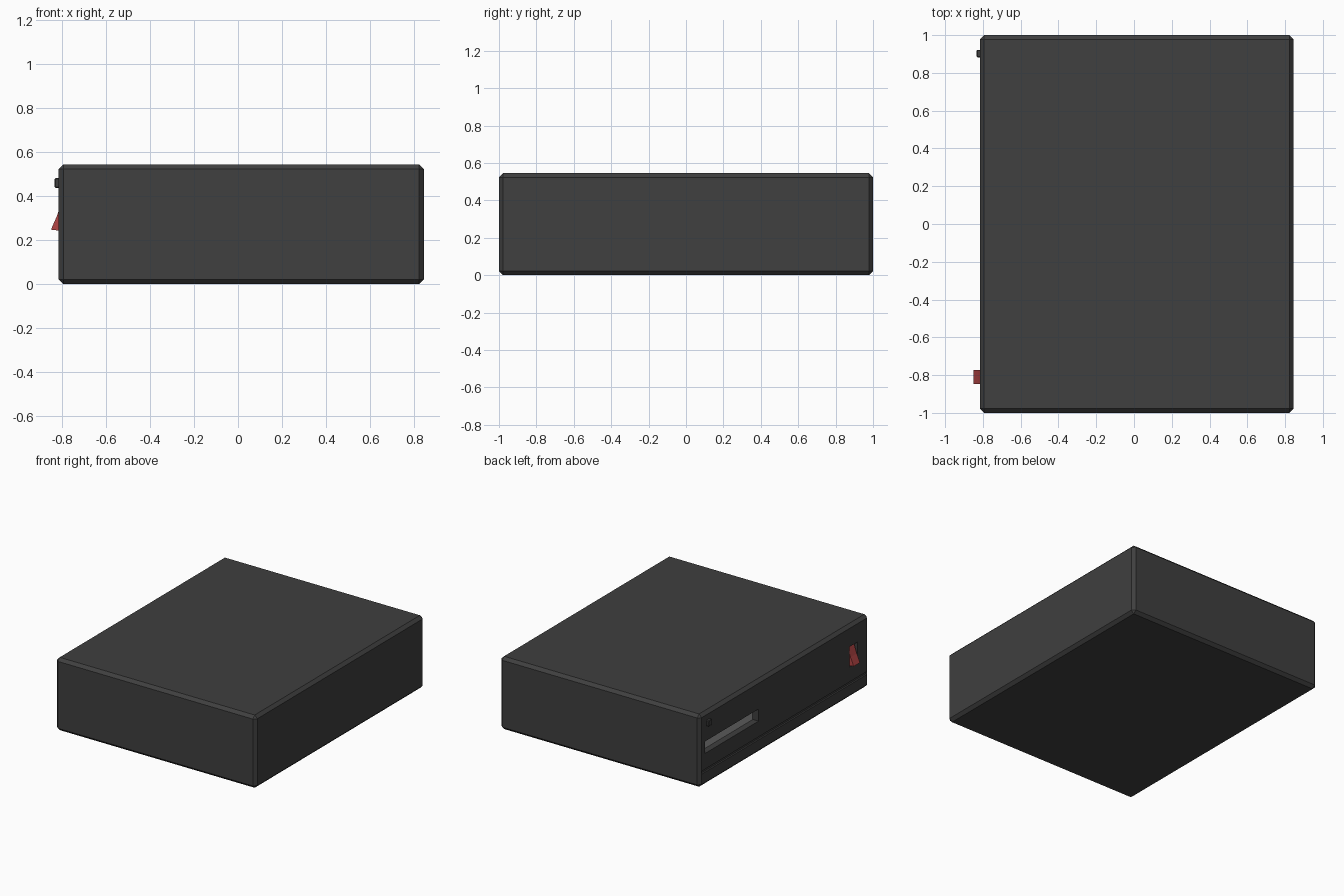
import bpy, bmesh

if "Cube" in bpy.data.objects:
    bpy.data.objects.remove(bpy.data.objects["Cube"])


def material(name, rgb):
    m = bpy.data.materials.new(name)
    m.diffuse_color = (*rgb, 1)
    m.use_nodes = True
    m.node_tree.nodes["Principled BSDF"].inputs["Base Color"].default_value = m.diffuse_color
    return m


DARK = material("dark_plastic", (0.05, 0.05, 0.05))
GREY = material("light_grey", (0.35, 0.35, 0.35))
RED = material("red_plastic", (0.45, 0.06, 0.06))


def finish(bm, name, mat=None):
    bmesh.ops.recalc_face_normals(bm, faces=bm.faces)
    mesh = bpy.data.meshes.new(name)
    bm.to_mesh(mesh)
    bm.free()
    ob = bpy.data.objects.new(name, mesh)
    bpy.context.collection.objects.link(ob)
    if mat:
        mesh.materials.append(mat)
    return ob


def box(name, x, y, z, mat=None, bevel=0):
    bm = bmesh.new()
    bmesh.ops.create_cube(bm, size=1)
    for v in bm.verts:
        for i, (lo, hi) in enumerate((x, y, z)):
            v.co[i] = lo if v.co[i] < 0 else hi
    if bevel:
        bmesh.ops.bevel(bm, geom=bm.edges[:], offset=bevel, segments=1,
                        affect='EDGES', profile=0.5)
    return finish(bm, name, mat)


def cut(target, name, x, y, z):
    cutter = box(name, x, y, z, DARK)
    cutter.hide_render = True
    cutter.hide_set(True)
    cutter.display_type = 'WIRE'
    mod = target.modifiers.new(name, 'BOOLEAN')
    mod.operation = 'DIFFERENCE'
    mod.solver = 'EXACT'
    mod.object = cutter
    # Bake the cut so the helper can be removed
    dg = bpy.context.evaluated_depsgraph_get()
    mesh = bpy.data.meshes.new_from_object(target.evaluated_get(dg))
    target.modifiers.clear()
    target.data = mesh
    bpy.data.objects.remove(cutter)


# Chamfered case with slot, seam and switch well on the left side
FACE = -0.815
case = box("case", (FACE, 0.845), (-1, 1), (0, 0.545), DARK, bevel=0.022)
cut(case, "slot_cutter", (-0.9, FACE + 0.05), (0.305, 0.94), (0.24, 0.33))
cut(case, "seam_cutter", (-0.9, FACE + 0.012), (-0.977, 0.977), (0.10, 0.122))
cut(case, "switch_cutter", (-0.9, FACE + 0.03), (-0.865, -0.77), (0.235, 0.385))

# Pale plate at the back of the slot
box("slot_plate", (FACE + 0.046, FACE + 0.06), (0.31, 0.935), (0.241, 0.329), GREY)

# Push button
box("button", (-0.833, FACE + 0.01), (0.882, 0.922), (0.438, 0.482), DARK, bevel=0.004)

# Rocker switch: profile in x-z, extruded along y
profile = [(-0.80, 0.38), (-0.823, 0.31), (-0.85, 0.248), (FACE + 0.025, 0.24),
           (FACE + 0.03, 0.38)]
bm = bmesh.new()
face = bm.faces.new([bm.verts.new((x, -0.846, z)) for x, z in profile])
ext = bmesh.ops.extrude_face_region(bm, geom=[face])
bmesh.ops.translate(bm, vec=(0, 0.074, 0),
                    verts=[g for g in ext["geom"] if isinstance(g, bmesh.types.BMVert)])
finish(bm, "rocker_switch", RED)
